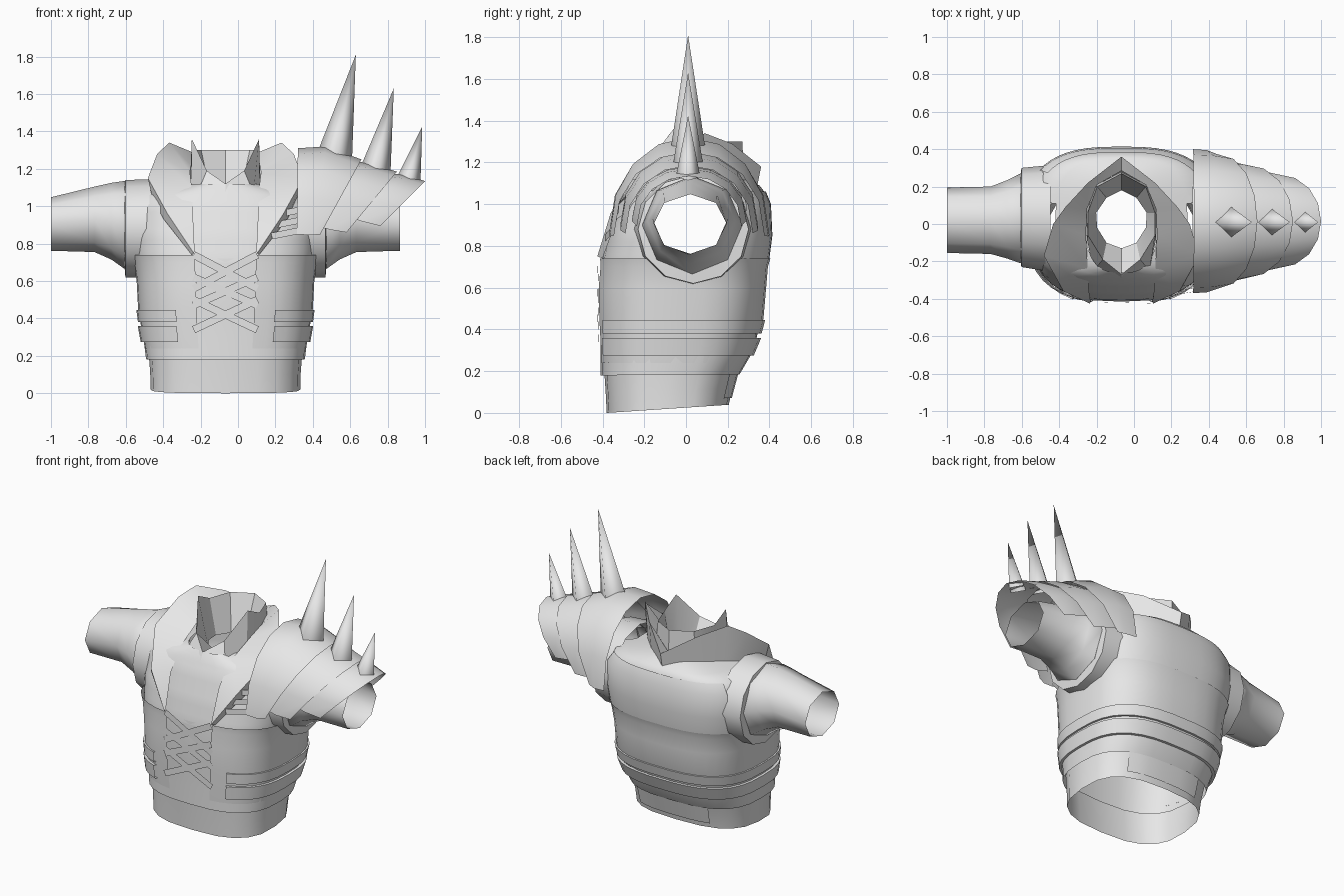
import bpy, bmesh, math
from math import sin, cos, pi, radians
from mathutils import Vector

cube = bpy.data.objects.get("Cube")
if cube:
    bpy.data.objects.remove(cube, do_unlink=True)

grey = bpy.data.materials.new("plain grey")
grey.use_nodes = True
grey.diffuse_color = (0.8, 0.8, 0.8, 1)
grey.node_tree.nodes["Principled BSDF"].inputs["Base Color"].default_value = (0.8, 0.8, 0.8, 1)
CX = -0.067  # centre line of the body


def finish(name, bm, angle=35):
    bmesh.ops.recalc_face_normals(bm, faces=bm.faces)
    me = bpy.data.meshes.new(name)
    bm.to_mesh(me)
    bm.free()
    me.materials.append(grey)
    ob = bpy.data.objects.new(name, me)
    bpy.context.collection.objects.link(ob)
    bpy.ops.object.select_all(action="DESELECT")
    ob.select_set(True)
    bpy.context.view_layer.objects.active = ob
    bpy.ops.object.shade_smooth_by_angle(angle=radians(angle))


def grid(name, rows, closed=False, drop=None, angle=35):
    """Skin a surface across rows of points."""
    bm = bmesh.new()
    vs = [[bm.verts.new(p) for p in row] for row in rows]
    n = len(rows[0])
    for a, b in zip(vs, vs[1:]):
        for i in range(n if closed else n - 1):
            j = (i + 1) % n
            f = bm.faces.new((a[i], a[j], b[j], b[i]))
            if drop and drop(f.calc_center_median()):
                bm.faces.remove(f)
    finish(name, bm, angle)


def mirrored(half):
    """Closed row from a half row running from the front to the back."""
    right = [(CX - x, y, z) for x, y, z in half]
    left = [(CX + x, y, z) for x, y, z in half if x > 0]
    return right + left[::-1]


# Body profile: height, half width, front y, back y
BODY = [(0.0, .40, -.38, .205), (.2, .405, -.39, .24), (.3, .435, -.405, .32),
        (.45, .455, -.41, .36), (.6, .465, -.415, .375), (.72, .485, -.405, .385),
        (.85, .50, -.375, .40), (1.0, .49, -.325, .395), (1.06, .45, -.295, .375),
        (1.10, .32, -.275, .345), (1.12, .19, -.26, .28)]


def body_row(z, off, a0, a1, n, closed=False):
    for lo, hi in zip(BODY, BODY[1:]):
        if z <= hi[0]:
            break
    t = (z - lo[0]) / (hi[0] - lo[0])
    rx, yf, yb = [lo[k] + t * (hi[k] - lo[k]) for k in (1, 2, 3)]
    ry, yc, row = (yb - yf) / 2 + off, (yf + yb) / 2, []
    for i in range(n):
        a = a0 + (a1 - a0) * i / (n if closed else n - 1)
        s, c = sin(a), cos(a)
        x = (rx + off) * math.copysign(abs(s) ** .72, s)
        y = yc - ry * math.copysign(abs(c) ** .72, c)
        tilt = .04 * max(0, 1 - z / .2) * (y + .38) / .6
        row.append((CX + x, y, z + tilt))
    return row


def shell(name, levels, a0=0, a1=2 * pi, n=48, drop=None):
    closed = a1 - a0 > 6.28
    grid(name, [body_row(z, o, a0, a1, n, closed) for z, o in levels], closed, drop, 40)


def armhole(p):
    return abs(p.x - CX) > .3 and ((p.y - .02) / .2) ** 2 + ((p.z - .91) / .195) ** 2 < 1


# Shirt: hem, waist and shoulders, open at the arms and neck
shell("shirt_hem", [(0.0, 0), (.1, 0), (.22, 0)], n=20)
shell("tunic", [(.18, .02), (.3, .004), (.45, 0), (.6, 0), (.72, 0)], n=28)
shell("shirt_chest", [(.7 + .42 * i / 14, 0) for i in range(15)], drop=armhole)
shell("hem_back_panel", [(.04, .008), (.2, .014)], pi - .6, pi + .5, 7)
shell("back_yoke", [(.73, .012), (.85, .014), (1.0, .012), (1.06, .008)], pi - .95, pi + .95, 17)

# Vest open at the front, with two flat belts over it
shell("vest", [(.24, .014), (.45, .012), (.6, .01), (.7, .01), (.74, .018)],
      .22, 2 * pi - .22, 36)
for name, z0, z1, off in (("lower_belt", .275, .36, .026), ("upper_belt", .38, .445, .022)):
    shell(name, [(z0, .008), (z0, off), (z1, off), (z1, .008)], .46, 2 * pi - .46, 30)


def plate(name, x0, z0, x1, z1, y0, y1, wide):
    a, b = Vector((x0, y0, z0)), Vector((x1, y1, z1))
    side = (b - a).normalized().cross(Vector((0, 1, 0))) * wide / 2
    grid(name, [[a - side, a + side], [b - side, b + side]])


# Crossed lacing on the front
for i, (low, high) in enumerate(((.34, .50), (.47, .62), (.56, .74))):
    for side in (-1, 1):
        plate(f"lace_{i}_{side}", CX - .17 * side, low, CX + .17 * side, high,
              -.42, -.42 - .004 * side, .04)
# Small straps at the shoulder
for i in range(3):
    plate(f"shoulder_strap_{i}", .18, .84 + i * .055, .33, .87 + i * .055, -.385 + i * .02,
          -.36 + i * .02, .035)

# Neck: inner collar with pointed sides
hole = [(0, -.13, 1.07), (.08, -.10, 1.07), (.13, -.02, 1.07), (.135, .06, 1.07),
        (.08, .14, 1.07), (0, .18, 1.07)]
rim = [(0, -.27, 1.12), (.10, -.19, 1.19), (.18, -.06, 1.36), (.18, .06, 1.30),
       (.13, .2, 1.30), (0, .27, 1.30)]
root = [(0, -.29, 1.07), (.15, -.25, 1.07), (.185, -.08, 1.08), (.19, .06, 1.09),
        (.15, .2, 1.09), (0, .28, 1.09)]
grid("inner_collar", [mirrored(r) for r in (hole, rim, root)], True, angle=25)

# Wide folded collar, high at the sides and dipping to a point at the back
fold_inner = [(.165, -.415, .76), (.175, -.35, .97), (.18, -.24, 1.10), (.19, -.06, 1.18),
              (.185, .08, 1.22), (.13, .21, 1.22), (0, .285, 1.17)]
fold_edge = [(.17, -.425, .75), (.31, -.36, .96), (.415, -.17, 1.15), (.365, .0, 1.28),
             (.30, .09, 1.34), (.18, .22, 1.29), (0, .36, 1.18)]
fold_base = [(.18, -.40, .74), (.33, -.33, .93), (.39, -.16, 1.04), (.35, .0, 1.08),
             (.28, .09, 1.09), (.17, .21, 1.09), (0, .34, 1.08)]


def horseshoe(half):
    return [(CX - x, y, z) for x, y, z in half] + [(CX + x, y, z) for x, y, z in half[-2::-1]]


grid("folded_collar", [horseshoe(r) for r in (fold_inner, fold_edge, fold_base)], angle=30)


# Sleeves: outward distance, centre y, radius y, centre z, radius z
def tube(name, side, rings, n):
    grid(name, [[(CX + side * d, cy + ry * sin(2 * pi * i / n), cz + rz * cos(2 * pi * i / n))
                 for i in range(n)] for d, cy, ry, cz, rz in rings], True, angle=50)


for label, side in (("left", 1), ("right", -1)):
    tube(label + "_armhole_rim", side, [(.38, .03, .285, .88, .265), (.535, .035, .265, .88, .26),
                                        (.54, .03, .22, .90, .22)], 12)
    tube(label + "_sleeve", side, [(.44, .03, .20, .91, .20), (.54, .03, .24, .90, .235),
                                   (.61, .025, .21, .92, .205), (.70, .02, .18, .93, .175),
                                   (.933, .02, .175, .905, .143)], 8)


# Layered shoulder guard on the left: arches given by top and bottom x, z and half width
def arch(xt, zt, xb, zb, w, n=9):
    row = []
    for i in range(n):
        t = -pi / 2 + pi * i / (n - 1)
        rise = max(cos(t), 0) ** .9
        row.append((xb + (xt - xb) * rise, .015 + w * sin(t), zb + (zt - zb) * rise))
    return row


GUARD = [[(.32, 1.31, .315, .85, .385), (.47, 1.32, .39, .845, .38), (.66, 1.25, .44, .85, .36)],
         [(.56, 1.25, .40, .90, .33), (.70, 1.23, .49, .875, .33), (.85, 1.185, .58, .86, .305)],
         [(.76, 1.18, .56, .95, .27), (.88, 1.17, .66, .92, .275), (1.0, 1.135, .76, .895, .25)]]
for i, rings in enumerate(GUARD):
    grid(f"shoulder_guard_{i + 1}", [arch(*r) for r in rings], angle=40)

# Spikes on the guard: base x, z, radius, tip x, z
for i, (x, z, r, tx, tz) in enumerate(((.52, 1.28, .09, .63, 1.81), (.735, 1.19, .08, .833, 1.63),
                                       (.91, 1.13, .065, .985, 1.425))):
    bm = bmesh.new()
    tip = bm.verts.new((tx, .01, tz))
    base = [bm.verts.new((x + r * cos(k * pi / 2), .01 + r * .9 * sin(k * pi / 2),
                          z - .25 * r * cos(k * pi / 2))) for k in range(4)]
    for k in range(4):
        bm.faces.new((base[k], base[(k + 1) % 4], tip))
    finish(f"spike_{i + 1}", bm, 100)
